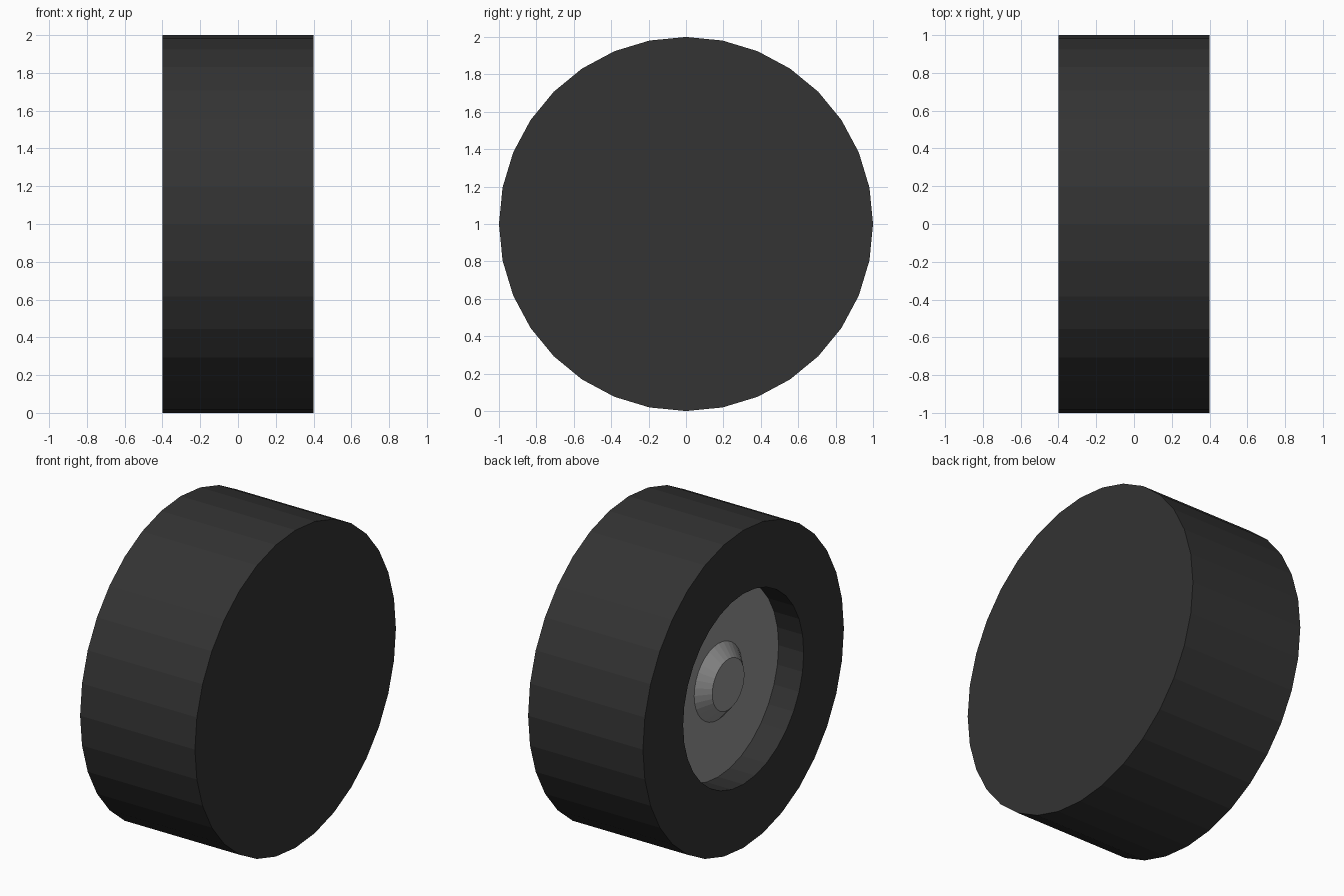
import bpy, bmesh
from math import sin, cos, tau

if "Cube" in bpy.data.objects:
    bpy.data.objects.remove(bpy.data.objects["Cube"])

SIDES = 32
FLOOR_X = -0.225   # depth of the recess on the left face


def material(name, v):
    m = bpy.data.materials.new(name)
    m.diffuse_color = (v, v, v, 1)
    m.use_nodes = True
    m.node_tree.nodes["Principled BSDF"].inputs["Base Color"].default_value = m.diffuse_color
    return m


def lathe(name, profile, mat, cap_start=False, cap_end=False):
    """Spin (x, radius) points around the wheel axis, optionally closing the ends."""
    bm = bmesh.new()
    rings = [[bm.verts.new((x, r * sin(tau * i / SIDES), 1 + r * cos(tau * i / SIDES)))
              for i in range(SIDES)] for x, r in profile]
    for a, b in zip(rings, rings[1:]):
        for i in range(SIDES):
            j = (i + 1) % SIDES
            bm.faces.new((a[i], a[j], b[j], b[i]))
    if cap_start:
        bm.faces.new(rings[0])
    if cap_end:
        bm.faces.new(rings[-1][::-1])
    mesh = bpy.data.meshes.new(name)
    bm.normal_update()
    bm.to_mesh(mesh)
    bm.free()
    mesh.materials.append(mat)
    ob = bpy.data.objects.new(name, mesh)
    bpy.context.collection.objects.link(ob)
    return ob


rubber = material("rubber", 0.033)
metal = material("metal", 0.3)

# Tyre: recess wall, left sidewall, tread, closed right face
# (points run from the right face to the recess so normals face outwards)
lathe("tyre", [(0.4, 1.0), (-0.4, 1.0), (-0.4, 0.6), (FLOOR_X, 0.6)], rubber, cap_start=True)

# Rim: recess floor with a raised bevelled hub cap
lathe("rim", [(FLOOR_X, 0.6), (FLOOR_X, 0.24), (FLOOR_X - 0.07, 0.16)], metal, cap_end=True)
